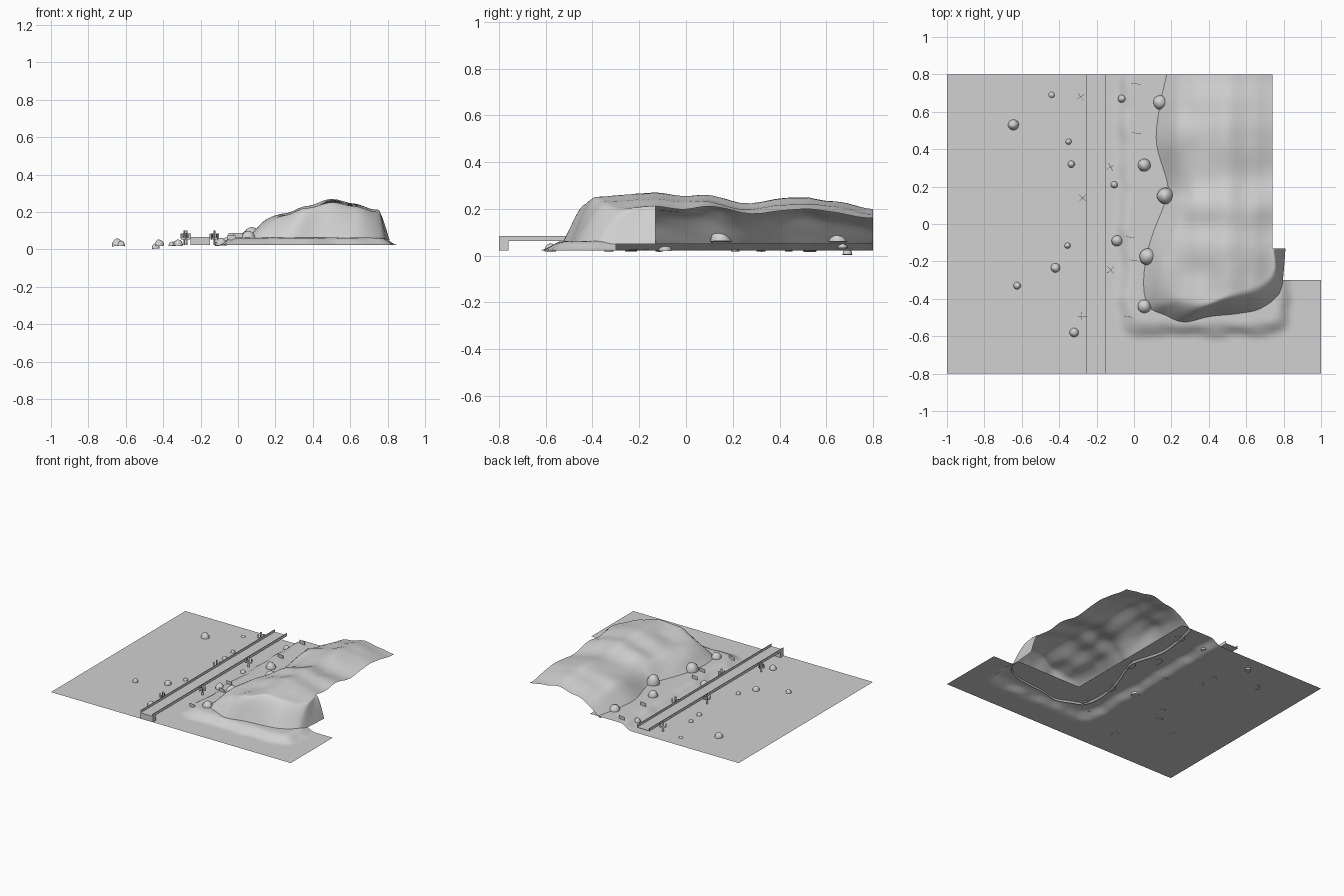
import bpy, bmesh, math, random
from mathutils import Vector, Matrix, noise

cube = bpy.data.objects.get("Cube")
if cube:
    bpy.data.objects.remove(cube, do_unlink=True)

random.seed(4)
GROUND, SHELF = 0.022, 0.062

stone = bpy.data.materials.new("plain_grey")
stone.use_nodes = True
stone.diffuse_color = (0.64, 0.64, 0.64, 1)
stone.node_tree.nodes["Principled BSDF"].inputs["Base Color"].default_value = (0.64, 0.64, 0.64, 1)


def finish(name, bm, smooth=False):
    mesh = bpy.data.meshes.new(name)
    bm.to_mesh(mesh)
    bm.free()
    mesh.materials.append(stone)
    obj = bpy.data.objects.new(name, mesh)
    bpy.context.collection.objects.link(obj)
    for poly in mesh.polygons:
        poly.use_smooth = smooth
    return obj


def grid_faces(bm, rows, keep=lambda c: True):
    verts = [[bm.verts.new(p) for p in row] for row in rows]
    for a, b in zip(verts, verts[1:]):
        for j in range(len(a) - 1):
            quad = (a[j], b[j], b[j + 1], a[j + 1])
            if keep(sum((v.co for v in quad), Vector()) / 4):
                bm.faces.new(quad)
    loose = [v for v in bm.verts if not v.link_faces]
    bmesh.ops.delete(bm, geom=loose, context='VERTS')


def lookup(table, x):
    for (x0, y0), (x1, y1) in zip(table, table[1:]):
        if x <= x1:
            t = max(0, (x - x0) / (x1 - x0))
            return y0 + (y1 - y0) * t * t * (3 - 2 * t)
    return table[-1][1]


def box(bm, x0, x1, y0, y1, z0, z1):
    m = Matrix.LocRotScale(((x0 + x1) / 2, (y0 + y1) / 2, (z0 + z1) / 2), None,
                           (x1 - x0, y1 - y0, z1 - z0))
    bmesh.ops.create_cube(bm, size=1, matrix=m)


# Ground with a raised, round-cornered shelf and an open area beneath the hill
def ground_height(x, y):
    r = 0.1
    dx = max(-0.06 - x, x - 0.81) + r
    dy = -0.57 - y + r
    d = math.hypot(max(dx, 0), max(dy, 0)) + min(max(dx, dy), 0) - r
    d += 0.02 * noise.noise((x * 9, y * 9, 0))
    t = min(1, max(0, 0.5 - d / 0.085))
    return GROUND + (SHELF - GROUND) * t * t * (3 - 2 * t)


def in_ground(c):
    return c.x < 0.25 or c.y < -0.31


bm = bmesh.new()
nx, ny = 100, 80
rows = []
for j in range(ny + 1):
    y = 0.8 - 1.6 * j / ny
    rows.append([(-1 + 2 * i / nx, y, ground_height(-1 + 2 * i / nx, y)) for i in range(nx + 1)])
grid_faces(bm, rows, in_ground)
finish("ground", bm, True)

# Hill: an open shell lofted from its foot line to its straight outer rim
# each entry: foot x, foot y, rim y
FOOT = [(.16, .8, .8), (.12, .6, .6), (.11, .42, .42), (.17, .2, .2), (.15, .1, .12),
        (.09, -.05, .0), (.05, -.2, -.06), (.04, -.35, -.09), (.07, -.45, -.1),
        (.15, -.49, -.105), (.26, -.53, -.11), (.4, -.5, -.115), (.55, -.485, -.12),
        (.66, -.465, -.125), (.75, -.41, -.127), (.79, -.34, -.13), (.81, -.13, -.13)]
RIDGE = [(-.5, .25), (-.3, .255), (-.13, .27), (0, .255), (.08, .263), (.25, .226),
         (.5, .25), (.62, .235), (.8, .2)]
ACROSS = [(.05, .56), (.15, .64), (.25, .72), (.37, .85), (.5, 1), (.62, .9), (.74, .8), (.82, .74)]
RIM_X, HILL_BASE = 0.74, 0.05


def hill_point(foot, rim, s):
    p = foot.lerp(rim, s)
    length = (rim - foot).length
    rise = math.sin(math.pi / 2 * min(1, s * length / min(0.16, length)))
    top = lookup(RIDGE, p.y) * lookup(ACROSS, p.x)
    top += 0.012 * noise.noise((p.x * 6, p.y * 6, 3)) * rise
    return (p.x, p.y, HILL_BASE + (top - HILL_BASE) * rise)


bm = bmesh.new()
rows = []
for k in range(len(FOOT) - 1):
    p0, p1, p2, p3 = (Vector(FOOT[min(max(k + o, 0), len(FOOT) - 1)]) for o in (-1, 0, 1, 2))
    steps = 5
    for i in range(steps + (k == len(FOOT) - 2)):
        t = i / steps
        c = 0.5 * (2 * p1 + (p2 - p0) * t + (2 * p0 - 5 * p1 + 4 * p2 - p3) * t ** 2
                   + (3 * p1 - p0 - 3 * p2 + p3) * t ** 3)
        foot, rim = Vector((c.x, c.y)), Vector((RIM_X, c.z))
        rows.append([hill_point(foot, rim, (n / 28) ** 1.5) for n in range(29)])
grid_faces(bm, rows)
finish("hill", bm, True)

# Raised channel: floor, two thin side walls and a front end support
bm = bmesh.new()
box(bm, -.255, -.15, -.8, .8, .062, .066)
for x in (-.255, -.153):
    box(bm, x, x + .003, -.8, .8, .062, .084)
finish("channel", bm)
bm = bmesh.new()
box(bm, -.255, -.15, -.8, -.76, GROUND, .062)
finish("channel_end_support", bm)


# Rocks: rounded, flat-bottomed domes
def rock(name, x, y, r, height, base):
    bm = bmesh.new()
    bmesh.ops.create_uvsphere(bm, u_segments=14, v_segments=10, radius=1)
    cut = bmesh.ops.bisect_plane(bm, geom=bm.verts[:] + bm.edges[:] + bm.faces[:],
                                 plane_co=(0, 0, -.01), plane_no=(0, 0, -1), clear_outer=True)
    rim = [e for e in cut["geom_cut"] if isinstance(e, bmesh.types.BMEdge)]
    bmesh.ops.contextual_create(bm, geom=rim)
    for v in bm.verts:
        v.co *= 1 + 0.08 * noise.noise(v.co * 1.5 + Vector((x * 20, y * 20, 0)))
    tilt = Matrix.Rotation(random.uniform(-.15, .15), 4, 'Y')
    size = Matrix.Diagonal((r, r, height, 1))
    bm.transform(Matrix.Translation((x, y, base)) @ tilt @ size)
    obj = finish(name, bm, True)
    bpy.context.view_layer.objects.active = obj
    bpy.ops.object.select_all(action='DESELECT')
    obj.select_set(True)
    bpy.ops.object.shade_smooth_by_angle(angle=math.radians(50))


SMALL = [(-.44, .69, .021), (-.645, .53, .029), (-.35, .44, .016), (-.335, .32, .019),
         (-.355, -.115, .016), (-.42, -.235, .025), (-.625, -.33, .02), (-.32, -.58, .025),
         (-.065, .67, .021), (-.105, .21, .019), (-.09, -.09, .03)]
for n, (x, y, r) in enumerate(SMALL):
    rock(f"rock_{n + 1}", x, y, r, r * 1.35, ground_height(x, y) - (.018 if n == 0 else .003))
BIG = [(.14, .65, .038, .04), (.055, .315, .034, .045), (.17, .15, .046, .072),
       (.075, -.175, .046, .06), (.055, -.44, .036, .04)]
for n, (x, y, r, h) in enumerate(BIG):
    rock(f"boulder_{n + 1}", x, y, r, h, SHELF - .003)


# Desert plants: two crossed thin silhouettes with a stem and raised arms
def plant(name, x, y, turn):
    bm = bmesh.new()
    for angle in (turn, turn + math.pi / 2):
        part = bmesh.new()
        box(part, -.006, .006, -.001, .001, 0, .078)
        box(part, -.024, .024, -.001, .001, .03, .04)
        for side in (-.02, .02):
            box(part, side - .005, side + .005, -.001, .001, .035, .062)
        part.transform(Matrix.Translation((x, y, ground_height(x, y))) @ Matrix.Rotation(angle, 4, 'Z'))
        piece = bpy.data.meshes.new("piece")
        part.to_mesh(piece)
        part.free()
        bm.from_mesh(piece)
        bpy.data.meshes.remove(piece)
    finish(name, bm)


PLANTS = [(-.285, .68, .6), (-.275, .14, .8), (-.28, -.495, .1), (-.125, .305, .5), (-.125, -.245, .75)]
for n, spot in enumerate(PLANTS):
    plant(f"desert_plant_{n + 1}", *spot)

# Grass tufts: small upright plates on the shelf
TUFTS = [(.01, .75), (.015, .485), (-.025, -.07), (0, -.195), (-.035, -.495)]
for n, (x, y) in enumerate(TUFTS):
    bm = bmesh.new()
    box(bm, -.025, .025, -.001, .001, 0, .025)
    bm.transform(Matrix.Translation((x, y, ground_height(x, y))) @ Matrix.Rotation(-.15, 4, 'Z'))
    finish(f"grass_tuft_{n + 1}", bm)
